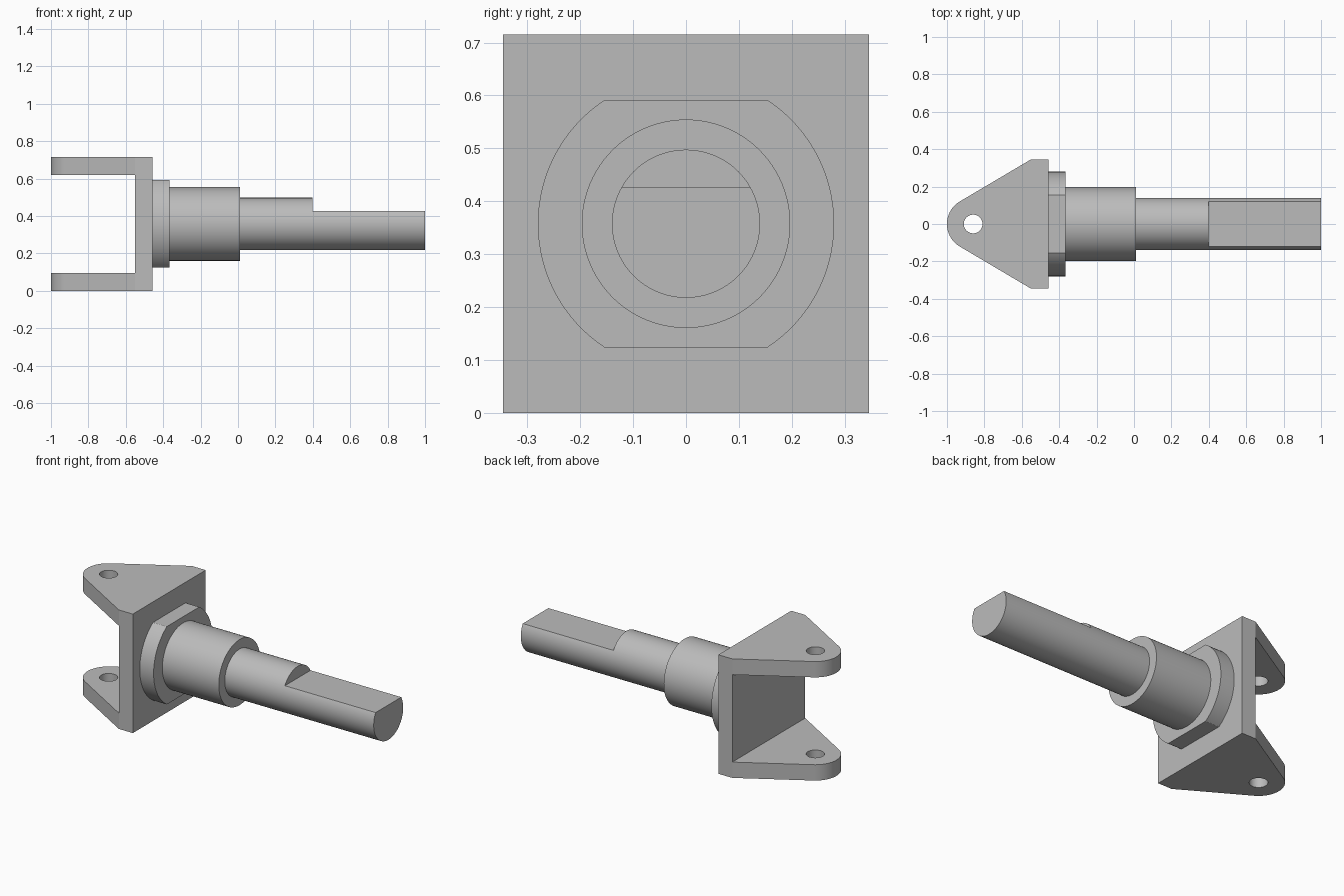
import bpy, bmesh
from math import sin, cos, radians, asin, pi
from mathutils import Vector

if "Cube" in bpy.data.objects:
    bpy.data.objects.remove(bpy.data.objects["Cube"])

steel = bpy.data.materials.new("grey_steel")
steel.use_nodes = True
GREY = (0.5, 0.5, 0.5, 1)
steel.diffuse_color = GREY
steel.node_tree.nodes["Principled BSDF"].inputs["Base Color"].default_value = GREY

HEIGHT = 0.715
AXIS = HEIGHT / 2
SEGS = 96


def prism(name, points, sweep):
    """Extrude a closed planar outline along a vector."""
    bm = bmesh.new()
    face = bm.faces.new([bm.verts.new(p) for p in points])
    top = bmesh.ops.extrude_face_region(bm, geom=[face])["geom"]
    verts = [v for v in top if isinstance(v, bmesh.types.BMVert)]
    bmesh.ops.translate(bm, verts=verts, vec=Vector(sweep))
    bmesh.ops.recalc_face_normals(bm, faces=bm.faces)
    mesh = bpy.data.meshes.new(name)
    bm.to_mesh(mesh)
    bm.free()
    mesh.materials.append(steel)
    obj = bpy.data.objects.new(name, mesh)
    bpy.context.collection.objects.link(obj)
    return obj


def arc(radius, start, end, count):
    step = (end - start) / count
    return [(radius * cos(start + i * step), radius * sin(start + i * step))
            for i in range(count + 1)]


def box(name, x0, x1, y, z0, z1):
    base = [(x0, -y, z0), (x1, -y, z0), (x1, y, z0), (x0, y, z0)]
    return prism(name, base, (0, 0, z1 - z0))


def rod(name, x0, x1, radius):
    ring = arc(radius, 0, 2 * pi, SEGS)[:-1]
    return prism(name, [(x0, y, AXIS + z) for y, z in ring], (x1 - x0, 0, 0))


def cut(obj, cutter):
    mod = obj.modifiers.new("cut", "BOOLEAN")
    mod.operation = "DIFFERENCE"
    mod.object = cutter
    bpy.context.view_layer.objects.active = obj
    bpy.ops.object.modifier_apply(modifier=mod.name)
    bpy.data.objects.remove(cutter)


# Fork bracket: rounded wedge outline, slotted into two ears, with pin holes
PIN_X, HALF_W, PLATE_X, FACE_X = -0.86, 0.346, -0.55, -0.457
nose = [(PIN_X + x, y, 0) for x, y in arc(0.14, radians(120.6), radians(239.4), 40)]
outline = nose + [(PLATE_X, -HALF_W, 0), (FACE_X, -HALF_W, 0),
                  (FACE_X, HALF_W, 0), (PLATE_X, HALF_W, 0)]
fork = prism("fork_bracket", outline, (0, 0, HEIGHT))
cut(fork, box("slot_cutter", -1.2, PLATE_X, 0.5, 0.095, HEIGHT - 0.095))
hole = [(PIN_X + x, y, -0.1) for x, y in arc(0.05, 0, 2 * pi, 48)[:-1]]
cut(fork, prism("pin_hole_cutter", hole, (0, 0, 1)))

# Collar: round disc with flats on top and bottom
R, FLAT = 0.28, 0.234
a = asin(FLAT / R)
sides = arc(R, -a, a, 40) + arc(R, pi - a, pi + a, 40)
collar = prism("flatted_collar", [(FACE_X, y, AXIS + z) for y, z in sides], (0.092, 0, 0))

# Bearing journal and the thinner shaft with a flat milled on its end
journal = rod("bearing_journal", -0.365, 0.01, 0.197)
shaft = rod("output_shaft", 0.01, 1.0, 0.14)
cut(shaft, box("flat_cutter", 0.397, 1.2, 0.3, 0.427, 0.8))

# Smooth curved walls, keep machined edges crisp
bpy.ops.object.select_all(action="DESELECT")
for part in (fork, collar, journal, shaft):
    part.select_set(True)
bpy.context.view_layer.objects.active = fork
bpy.ops.object.shade_smooth_by_angle(angle=radians(25))
